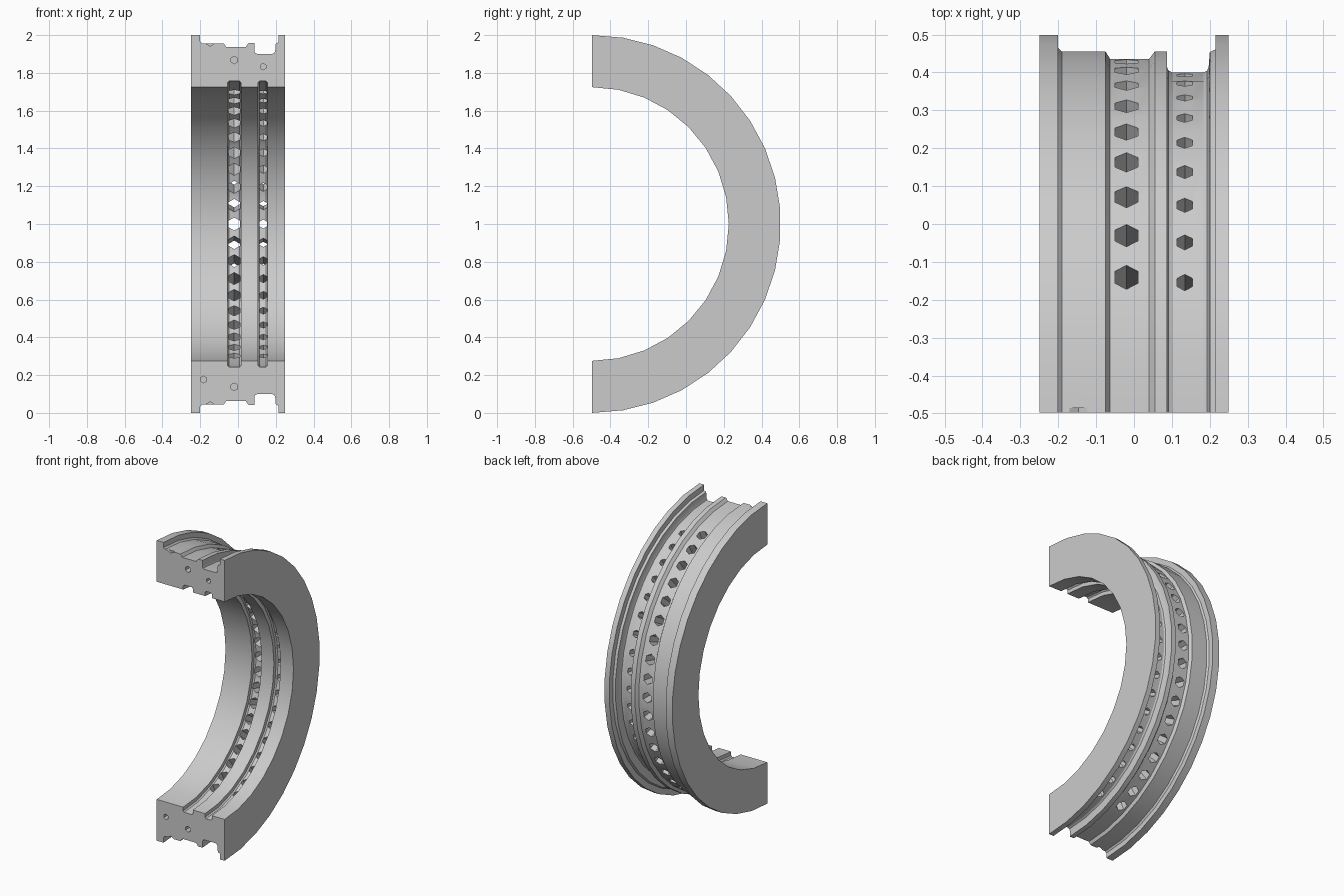
import bpy, bmesh, math
from mathutils import Matrix, Vector

if "Cube" in bpy.data.objects:
    bpy.data.objects.remove(bpy.data.objects["Cube"])

Y0, Z0 = -0.498, 1.0   # ring axis runs along x through here

# (x, radius) profiles
OUTER = [(-.25, 1), (-.2, 1), (-.2, .966), (-.19, .956), (-.075, .956), (-.063, .937),
         (.04, .937), (.055, .957), (.087, .957), (.087, .916), (.091, .906), (.101, .901),
         (.183, .901), (.193, .906), (.197, .916), (.2, .955), (.215, .962), (.215, 1), (.25, 1)]


def groove(a, b, depth, c=.008):
    return [(a, .7245), (a, depth - c), (a + c, depth), (b - c, depth), (b, depth - c), (b, .7245)]


INNER = [(-.25, .7245)] + groove(-.055, .016, .757) + groove(.106, .156, .757) + [(.25, .7245)]


def sweep(bm, profile, segs):
    rows = []
    for i in range(segs + 1):
        t = math.pi / 2 - math.pi * i / segs
        rows.append([bm.verts.new((x, Y0 + r * math.cos(t), Z0 + r * math.sin(t)))
                     for x, r in profile])
    for a, b in zip(rows, rows[1:]):
        for j in range(len(profile) - 1):
            bm.faces.new((a[j], a[j + 1], b[j + 1], b[j]))
    return rows


def make_object(name, bm):
    bmesh.ops.recalc_face_normals(bm, faces=bm.faces)
    me = bpy.data.meshes.new(name)
    bm.to_mesh(me)
    bm.free()
    ob = bpy.data.objects.new(name, me)
    bpy.context.collection.objects.link(ob)
    return ob


# half ring body: outer skin, inner skin, two sides, two cut ends
bm = bmesh.new()
outer = sweep(bm, OUTER, 19)
inner = sweep(bm, INNER, 16)
for k in (0, -1):
    bm.faces.new([r[k] for r in outer] + [r[k] for r in reversed(inner)])
    bm.faces.new(outer[k] + inner[k][::-1])
bm.normal_update()
bmesh.ops.triangulate(bm, faces=[f for f in bm.faces if len(f.verts) > 4])
ring = make_object("half_ring", bm)

# cutters: radial vent holes, bolt holes in the cut ends, small rim notches
bm = bmesh.new()


def rod(centre, direction, radius, length, sides):
    d = Vector(direction).normalized()
    x = Vector((1, 0, 0))
    rot = Matrix((x, d.cross(x), d)).transposed().to_4x4()
    bmesh.ops.create_cone(bm, cap_ends=True, segments=sides, radius1=radius, radius2=radius,
                          depth=length, matrix=Matrix.Translation(centre) @ rot)


for x, radius in ((-.02, .0346), (.134, .0235)):
    for i in range(19):
        t = math.radians(67.5 - 7.5 * i)
        d = Vector((0, math.cos(t), math.sin(t)))
        rod(Vector((x, Y0, Z0)) + d * .84, d, radius, .3, 6)
for x, z, radius in ((-.02, 1.868, .02), (.133, 1.833, .017), (-.182, .177, .018), (-.02, .138, .02)):
    rod((x, Y0, z), (0, 1, 0), radius, .16, 6)
for s in (1, -1):
    rod((-.147, Y0, Z0 + s * .972), (0, 1, 0), .03, .026, 6)
cutter = make_object("hole_cutter", bm)
cutter.hide_render = True

mod = ring.modifiers.new("holes", 'BOOLEAN')
mod.operation = 'DIFFERENCE'
mod.solver = 'EXACT'
mod.object = cutter
bpy.context.view_layer.objects.active = ring
ring.select_set(True)
bpy.ops.object.modifier_apply(modifier=mod.name)
bpy.data.objects.remove(cutter)
bpy.ops.object.shade_smooth_by_angle(angle=math.radians(25))
